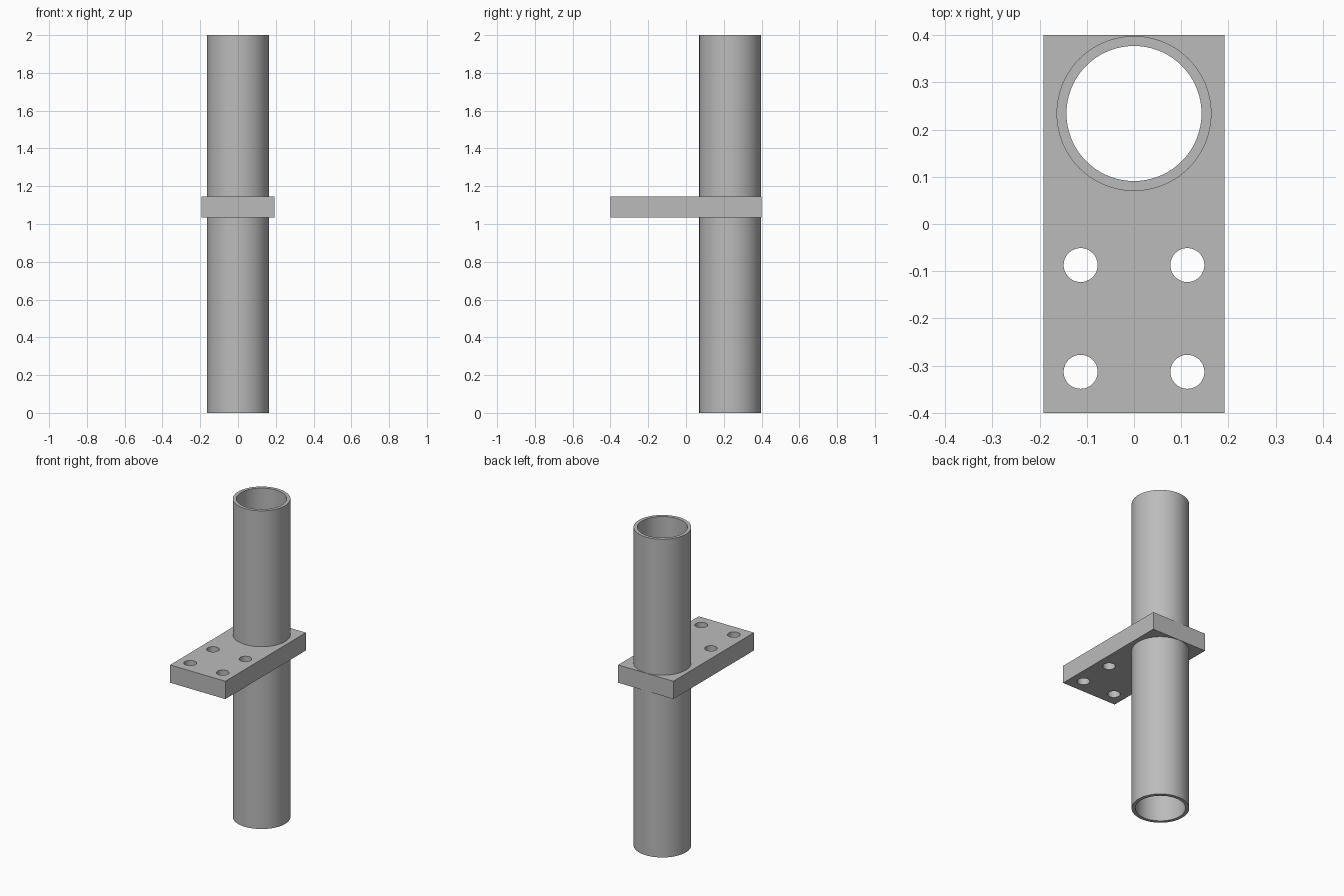
import bpy, math

if "Cube" in bpy.data.objects:
    bpy.data.objects.remove(bpy.data.objects["Cube"])

PIPE_Y, PIPE_R, BORE_R = 0.234, 0.164, 0.143
PLATE_Z, PLATE_T = 1.09, 0.112
SIDES = 96

steel = bpy.data.materials.new("grey_steel")
steel.diffuse_color = (0.5, 0.5, 0.5, 1)
steel.use_nodes = True
steel.node_tree.nodes["Principled BSDF"].inputs["Base Color"].default_value = steel.diffuse_color


def cylinder(name, x, y, z, radius, height, sides=SIDES):
    bpy.ops.mesh.primitive_cylinder_add(vertices=sides, radius=radius, depth=height,
                                        location=(x, y, z))
    ob = bpy.context.object
    ob.name = name
    return ob


def cut(ob, cutters):
    """Subtract the cutters from ob and remove them."""
    bpy.context.view_layer.objects.active = ob
    for c in cutters:
        mod = ob.modifiers.new("hole", 'BOOLEAN')
        mod.operation, mod.solver, mod.object = 'DIFFERENCE', 'EXACT', c
        bpy.ops.object.modifier_apply(modifier=mod.name)
        bpy.data.objects.remove(c, do_unlink=True)


def finish(ob):
    bpy.ops.object.select_all(action='DESELECT')
    ob.select_set(True)
    bpy.context.view_layer.objects.active = ob
    ob.data.materials.clear()
    ob.data.materials.append(steel)
    bpy.ops.object.shade_smooth_by_angle(angle=math.radians(30))


# Open tube
pipe = cylinder("pipe", 0, PIPE_Y, 1, PIPE_R, 2)
cut(pipe, [cylinder("pipe_bore", 0, PIPE_Y, 1, BORE_R, 2.2)])
finish(pipe)

# Flat bracket plate with a socket for the tube and four bolt holes
bpy.ops.mesh.primitive_cube_add(size=1, location=(0, 0, PLATE_Z))
plate = bpy.context.object
plate.name = "mounting_plate"
plate.scale = (0.384, 0.8, PLATE_T)
bpy.ops.object.transform_apply(location=False, rotation=False, scale=True)
holes = [cylinder("socket", 0, PIPE_Y, PLATE_Z, PIPE_R, 0.3)]
for x in (-0.113, 0.113):
    for y in (-0.087, -0.313):
        holes.append(cylinder("bolt_hole", x, y, PLATE_Z, 0.036, 0.3, 48))
cut(plate, holes)
finish(plate)
